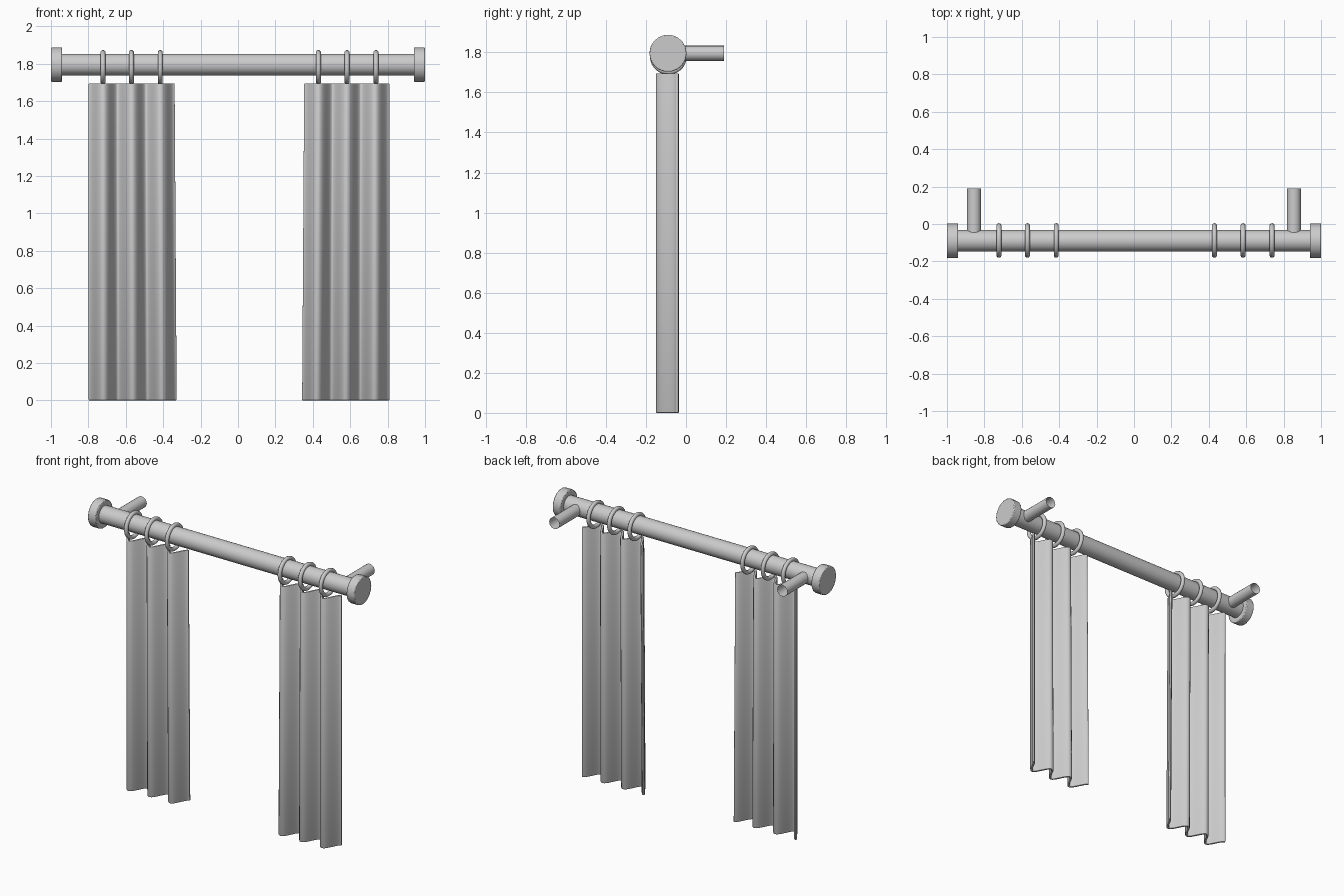
import bpy, math
from mathutils import Matrix

cube = bpy.data.objects.get("Cube")
if cube:
    bpy.data.objects.remove(cube, do_unlink=True)

ROD_Y, ROD_Z = -0.09, 1.795

grey = bpy.data.materials.new("soft grey")
grey.use_nodes = True
grey.diffuse_color = (0.6, 0.6, 0.6, 1)
grey.node_tree.nodes["Principled BSDF"].inputs["Base Color"].default_value = (0.6, 0.6, 0.6, 1)


def finish(obj, name, angle=40):
    obj.name = obj.data.name = name
    obj.data.materials.append(grey)
    bpy.ops.object.select_all(action="DESELECT")
    obj.select_set(True)
    bpy.context.view_layer.objects.active = obj
    bpy.ops.object.shade_smooth_by_angle(angle=math.radians(angle))
    return obj


def bevel(obj, width, segments=2):
    mod = obj.modifiers.new("soft edge", "BEVEL")
    mod.width, mod.segments = width, segments
    mod.limit_method, mod.angle_limit = "ANGLE", math.radians(50)


def cylinder(name, radius, length, centre, axis, sides=24, fill="NGON"):
    bpy.ops.mesh.primitive_cylinder_add(vertices=sides, radius=radius, depth=length, end_fill_type=fill)
    obj = bpy.context.object
    turn = Matrix.Rotation(math.pi / 2, 4, "Y" if axis == "x" else "X")
    obj.data.transform(Matrix.Translation(centre) @ turn)
    return finish(obj, name)


def ring(name, x):
    bpy.ops.mesh.primitive_torus_add(major_radius=0.079, minor_radius=0.0135,
                                     major_segments=28, minor_segments=10)
    obj = bpy.context.object
    obj.data.transform(Matrix.Translation((x, ROD_Y + 0.002, 1.781)) @ Matrix.Rotation(math.pi / 2, 4, "Y"))
    return finish(obj, name, 60)


def curtain(name, outer, inner_top, inner_bottom, folds=3, steps=16, height=1.695):
    """Pleated sheet: folds bulge forward, both side edges end at the back."""
    count = folds * steps + 1
    verts, faces = [], []
    for z, inner in ((0, inner_bottom), (height, inner_top)):
        for i in range(count):
            t = i / (count - 1)
            y = -0.0925 + 0.05 * math.cos(2 * math.pi * folds * t)
            verts.append((outer + (inner - outer) * t, y, z))
    for i in range(count - 1):
        faces.append((i, i + 1, count + i + 1, count + i))
    mesh = bpy.data.meshes.new(name)
    mesh.from_pydata(verts, [], faces)
    obj = bpy.data.objects.new(name, mesh)
    bpy.context.collection.objects.link(obj)
    finish(obj, name, 50)
    solid = obj.modifiers.new("cloth thickness", "SOLIDIFY")
    solid.thickness, solid.offset = 0.014, 0
    bevel(obj, 0.004)
    return obj


# Rod
cylinder("rod", 0.058, 1.9, (0, ROD_Y, ROD_Z), "x", 32)

# End caps and open wall brackets
for side, s in (("left", 1), ("right", -1)):
    cap = cylinder(side + "_end_cap", 0.093, 0.06, (s * 0.97, ROD_Y, ROD_Z), "x", 18)
    bevel(cap, 0.005)
    cylinder(side + "_wall_bracket", 0.038, 0.25, (s * 0.855, 0.065, ROD_Z), "y", 20, "NOTHING")

# Hanging rings
for side, places in (("right", (-0.722, -0.57, -0.416)), ("left", (0.43, 0.583, 0.738))):
    for n, x in enumerate(places):
        ring(f"{side}_ring_{n + 1}", x)

# Curtains
curtain("right_curtain", -0.797, -0.34, -0.329)
curtain("left_curtain", 0.808, 0.355, 0.344)
